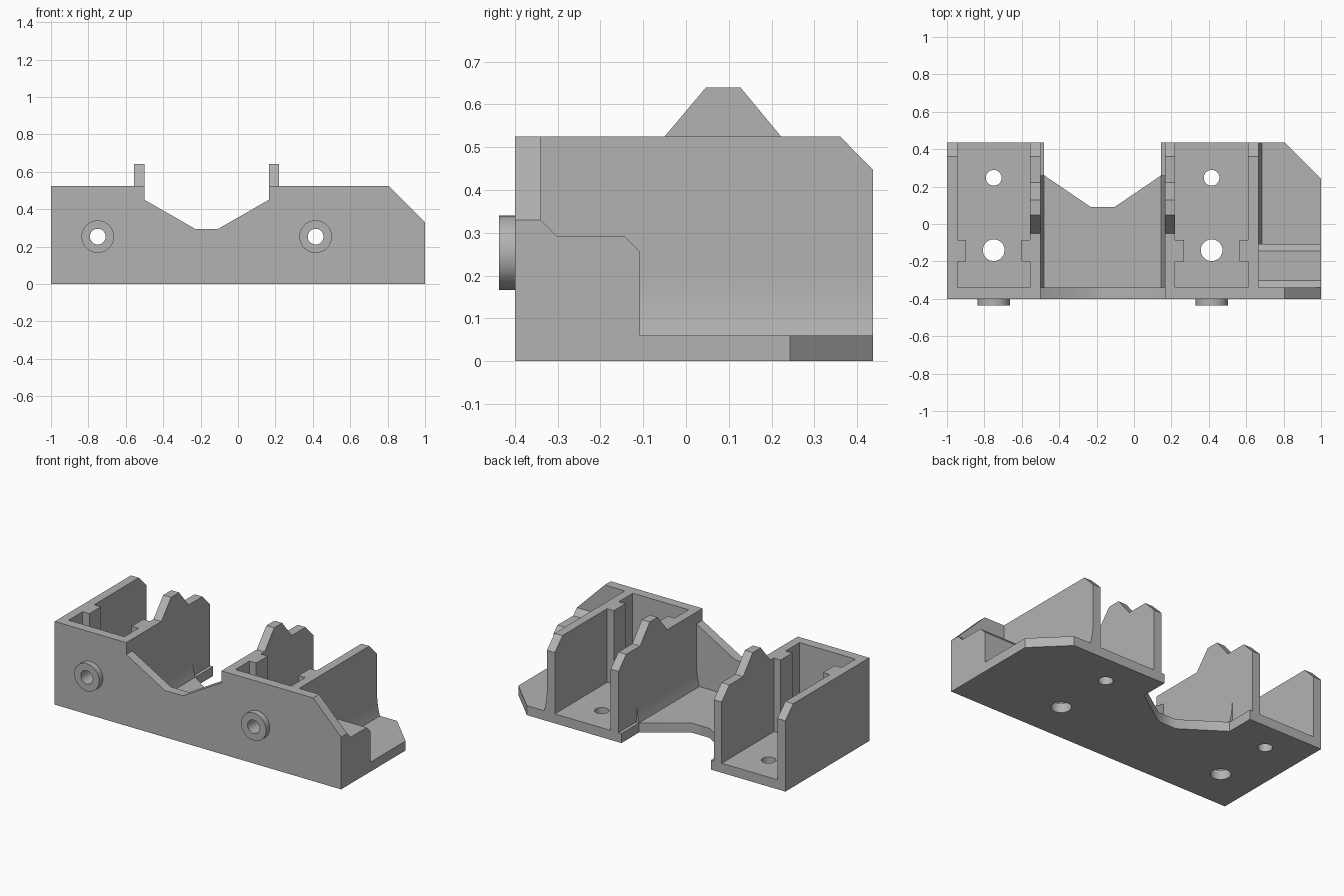
import bpy, bmesh
from mathutils import Vector

cube = bpy.data.objects.get("Cube")
if cube:
    bpy.data.objects.remove(cube, do_unlink=True)

grey = bpy.data.materials.new("plain grey")
grey.use_nodes = True
grey.diffuse_color = (0.45, 0.45, 0.45, 1)
grey.node_tree.nodes["Principled BSDF"].inputs["Base Color"].default_value = grey.diffuse_color

BACK, INNER, FRONT = 0.437, -0.34, -0.4
FLOOR, TOP, WALL = 0.06, 0.525, 0.055
CELLS = {"right": -0.75, "left": 0.415}      # cell centres
HALF = 0.195                                 # half inner width of a cell


def prism(name, outline, axis, start, end):
    """Extrude a 2D outline along an axis: x takes (y, z), y takes (x, z), z takes (x, y)."""
    def place(p, d):
        co = list(p)
        co.insert("xyz".index(axis), d)
        return co
    bm = bmesh.new()
    face = bm.faces.new([bm.verts.new(place(p, start)) for p in outline])
    moved = bmesh.ops.extrude_face_region(bm, geom=[face])["geom"]
    shift = Vector(place((0, 0), end - start))
    bmesh.ops.translate(bm, vec=shift, verts=[g for g in moved if isinstance(g, bmesh.types.BMVert)])
    bmesh.ops.recalc_face_normals(bm, faces=bm.faces)
    mesh = bpy.data.meshes.new(name)
    bm.to_mesh(mesh)
    bm.free()
    mesh.materials.append(grey)
    obj = bpy.data.objects.new(name, mesh)
    bpy.context.collection.objects.link(obj)
    return obj


def cylinder(name, radius, depth, location, upright):
    bpy.ops.mesh.primitive_cylinder_add(vertices=48, radius=radius, depth=depth, location=location,
                                        rotation=(0 if upright else 1.5708, 0, 0))
    obj = bpy.context.object
    obj.name = name
    obj.data.materials.append(grey)
    return obj


def select(obj):
    bpy.ops.object.select_all(action="DESELECT")
    obj.select_set(True)
    bpy.context.view_layer.objects.active = obj


def drill(obj, radius, location, upright):
    cutter = cylinder("drill", radius, 0.3, location, upright)
    cutter.hide_render = True
    mod = obj.modifiers.new("hole", "BOOLEAN")
    mod.operation, mod.solver, mod.object = "DIFFERENCE", "EXACT", cutter
    select(obj)
    bpy.ops.object.modifier_apply(modifier=mod.name)
    bpy.data.objects.remove(cutter, do_unlink=True)


def smooth(obj):
    select(obj)
    bpy.ops.object.shade_smooth_by_angle(angle=0.6)


# Floor plate with the rear notch and clipped corner
floor = prism("floor_plate", [
    (-1, INNER), (1, INNER), (1, 0.243), (0.805, BACK), (0.145, BACK), (0.145, 0.26),
    (-0.105, 0.09), (-0.23, 0.09), (-0.48, 0.26), (-0.48, BACK), (-1, BACK)], "z", 0, FLOOR)

# Front panel with the central dip and sloped end
panel = prism("front_panel", [
    (-1, 0), (1, 0), (1, 0.33), (0.805, TOP), (0.165, TOP), (0.165, 0.45),
    (-0.105, 0.295), (-0.23, 0.295), (-0.5, 0.45), (-0.5, TOP), (-1, TOP)], "y", FRONT, INNER)

# Cell walls: plain outside, peaked beside the dip
plain = [(INNER, FLOOR), (BACK, FLOOR), (BACK, 0.447), (0.36, TOP)]
peak = [(0.222, TOP), (0.127, 0.64), (0.047, 0.64), (-0.05, TOP)]
corner = [(INNER, TOP)]

for side, cx in CELLS.items():
    for label, sign in (("outer", -1 if side == "right" else 1), ("inner", 1 if side == "right" else -1)):
        edge = cx + sign * HALF
        outline = plain + (peak if label == "inner" else []) + corner
        prism(f"{side}_{label}_wall", outline, "x", edge, edge + sign * WALL)
        # Locating rib inside the cell
        near = edge - sign * 0.047
        prism(f"{side}_{label}_rib", [(edge, -0.2), (near, -0.2), (near, -0.085), (edge, -0.085)],
              "z", FLOOR, TOP)
    # Holes and the front boss
    drill(floor, 0.042, (cx, 0.247, 0), True)
    drill(floor, 0.058, (cx, -0.14, 0), True)
    drill(panel, 0.042, (cx, FRONT, 0.253), False)
    boss = cylinder(f"{side}_front_boss", 0.087, 0.037, (cx, FRONT - 0.0185, 0.253), False)
    drill(boss, 0.042, (cx, FRONT, 0.253), False)
    smooth(boss)

# Stepped block at the left end
prism("left_end_block", [
    (INNER, FLOOR), (-0.107, FLOOR), (-0.107, 0.255), (-0.145, 0.293), (-0.303, 0.293), (INNER, 0.33)],
    "x", 0.665, 1)

# Slim concave fillets at the feet of the walls
for name, x, sign, y0, y1 in (("right_fillet", -0.5, 1, INNER, 0.26),
                              ("middle_fillet", 0.165, -1, INNER, 0.26),
                              ("left_fillet", 0.665, 1, -0.107, BACK)):
    curve = [(x + sign * 0.02 * (i / 6) ** 2, 0.2 - 0.14 * i / 6) for i in range(7)]
    smooth(prism(name, curve + [(x, FLOOR)], "y", y0, y1))

smooth(floor)
smooth(panel)
